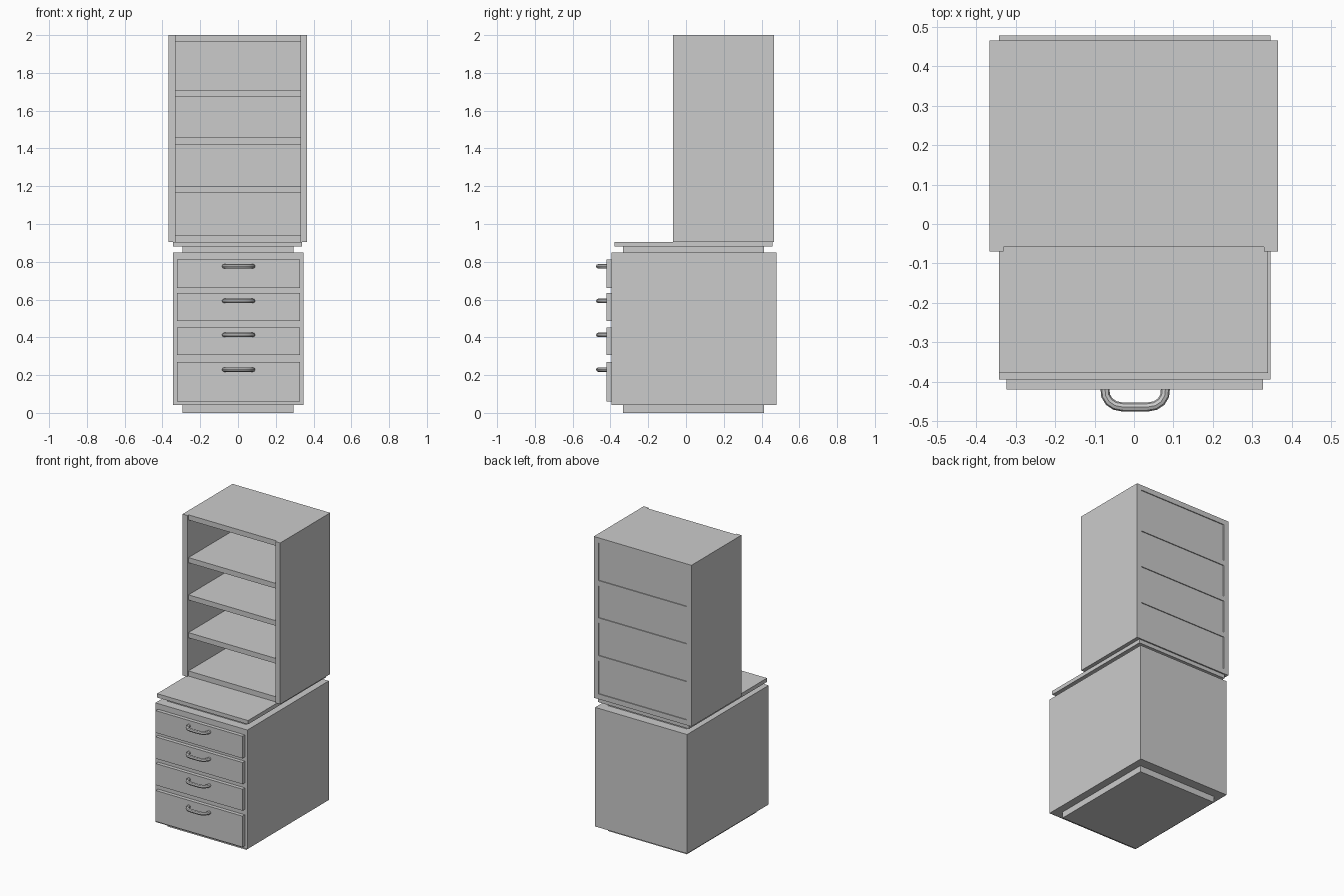
import bpy

if "Cube" in bpy.data.objects:
    bpy.data.objects.remove(bpy.data.objects["Cube"])


def box(name, x, y, z):
    """Axis-aligned box from (min, max) ranges."""
    bpy.ops.mesh.primitive_cube_add(size=1)
    ob = bpy.context.object
    ob.name = name
    ob.location = [(r[0] + r[1]) / 2 for r in (x, y, z)]
    ob.scale = [r[1] - r[0] for r in (x, y, z)]
    bpy.ops.object.transform_apply(location=True, rotation=False, scale=True)
    return ob


def handle(name, z):
    """Bow handle: round bar swept along a mirrored arch."""
    half = [(0.077, -0.415), (0.075, -0.436), (0.066, -0.451),
            (0.051, -0.461), (0.029, -0.465)]
    path = [(-x, y) for x, y in half] + half[::-1]
    curve = bpy.data.curves.new(name, 'CURVE')
    curve.dimensions = '3D'
    curve.bevel_depth = 0.0115
    curve.bevel_resolution = 2
    curve.use_fill_caps = True
    spline = curve.splines.new('POLY')
    spline.points.add(len(path) - 1)
    for p, (x, y) in zip(spline.points, path):
        p.co = (x + 0.003, y, z, 1)
    ob = bpy.data.objects.new(name, curve)
    bpy.context.collection.objects.link(ob)
    bpy.ops.object.select_all(action='DESELECT')
    ob.select_set(True)
    bpy.context.view_layer.objects.active = ob
    bpy.ops.object.convert(target='MESH')
    bpy.ops.object.shade_smooth_by_angle()


# Lower cabinet: plinth, body, recessed neck and worktop
box("plinth", (-0.295, 0.295), (-0.333, 0.413), (0, 0.042))
box("cabinet_body", (-0.343, 0.347), (-0.395, 0.478), (0.042, 0.85))
box("neck", (-0.295, 0.295), (-0.333, 0.413), (0.85, 0.88))
box("worktop", (-0.343, 0.34), (-0.378, 0.457), (0.88, 0.906))

# Drawer fronts with handles: (bottom, top, handle height)
drawers = [(0.06, 0.27, 0.229), (0.307, 0.453, 0.413),
           (0.487, 0.634, 0.593), (0.662, 0.812, 0.776)]
for i, (z0, z1, hz) in enumerate(drawers, 1):
    box(f"drawer_front_{i}", (-0.324, 0.328), (-0.42, -0.395), (z0, z1))
    handle(f"drawer_handle_{i}", hz)

# Upper bookcase: side panels, recessed back, shelves
for side, x in (("left", (-0.367, -0.331)), ("right", (0.33, 0.366))):
    box(f"{side}_side_panel", x, (-0.07, 0.466), (0.906, 2.0))
box("back_panel", (-0.331, 0.33), (0.45, 0.46), (0.906, 2.0))
shelves = [("bottom_board", 0.906), ("shelf_1", 1.166), ("shelf_2", 1.422),
           ("shelf_3", 1.675), ("top_board", 1.965)]
for name, z in shelves:
    box(name, (-0.331, 0.33), (-0.058, 0.466), (z, z + 0.035))
